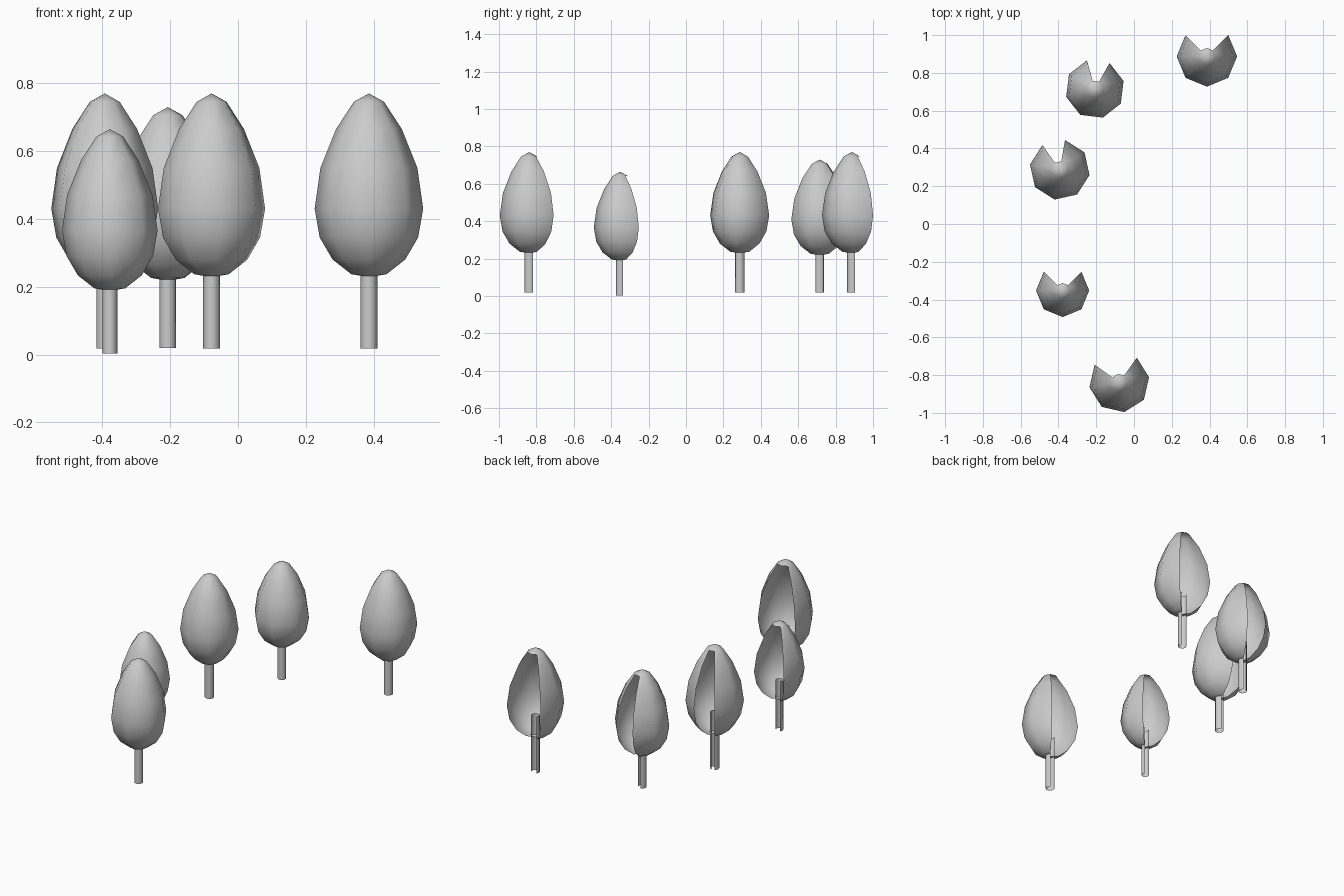
import bpy, bmesh
from math import cos, sin, radians

if "Cube" in bpy.data.objects:
    bpy.data.objects.remove(bpy.data.objects["Cube"])

SIDES = 8
# (radius, height) outlines, bottom to top
CROWN = [(0, .228), (.052, .237), (.107, .28), (.145, .345), (.16, .43),
         (.143, .55), (.097, .665), (.045, .745), (0, .77)]
TRUNK = [(.025, .018), (.025, .36)]


def lathe(name, profile, loc, rot, gap, keep_top):
    """Turn a profile into an eight-sided shell, leaving the back sectors open."""
    bm = bmesh.new()
    rings = []
    for r, z in profile:
        if r == 0:
            rings.append([bm.verts.new((0, 0, z))] * SIDES)
        else:
            angles = [radians(rot + 360 * k / SIDES) for k in range(SIDES)]
            rings.append([bm.verts.new((r * cos(a), r * sin(a), z)) for a in angles])
    last = len(rings) - 2
    for i in range(last + 1):
        for k in range(SIDES):
            if k in gap and not (keep_top and i == last):
                continue
            n = (k + 1) % SIDES
            corners = [rings[i][k], rings[i][n], rings[i + 1][n], rings[i + 1][k]]
            face = bm.faces.new(list(dict.fromkeys(corners)))
            face.smooth = True
    bmesh.ops.delete(bm, geom=[v for v in bm.verts if not v.link_faces], context='VERTS')
    mesh = bpy.data.meshes.new(name)
    bm.to_mesh(mesh)
    bm.free()
    obj = bpy.data.objects.new(name, mesh)
    obj.location = loc
    bpy.context.collection.objects.link(obj)
    return obj


# x, y, lift, width scale, height scale, turn in degrees, open sectors
TREES = [
    (-.078, -.838, 0, 1, 1, 9.5, (1, 2)),
    (-.378, -.352, -.013, .88, .88, 0, (1, 2)),
    (-.393, .287, 0, 1, 1, -10, (2,)),
    (-.207, .715, .002, .985, .945, 15.5, (1,)),
    (.386, .887, 0, 1, 1, 0, (1, 2)),
]

for i, (x, y, lift, w, h, rot, gap) in enumerate(TREES, 1):
    for part, profile in (("crown", CROWN), ("trunk", TRUNK)):
        scaled = [(r * w, z * h + lift) for r, z in profile]
        lathe(f"tree_{part}_{i}", scaled, (x, y, 0), rot, gap, part == "crown")
